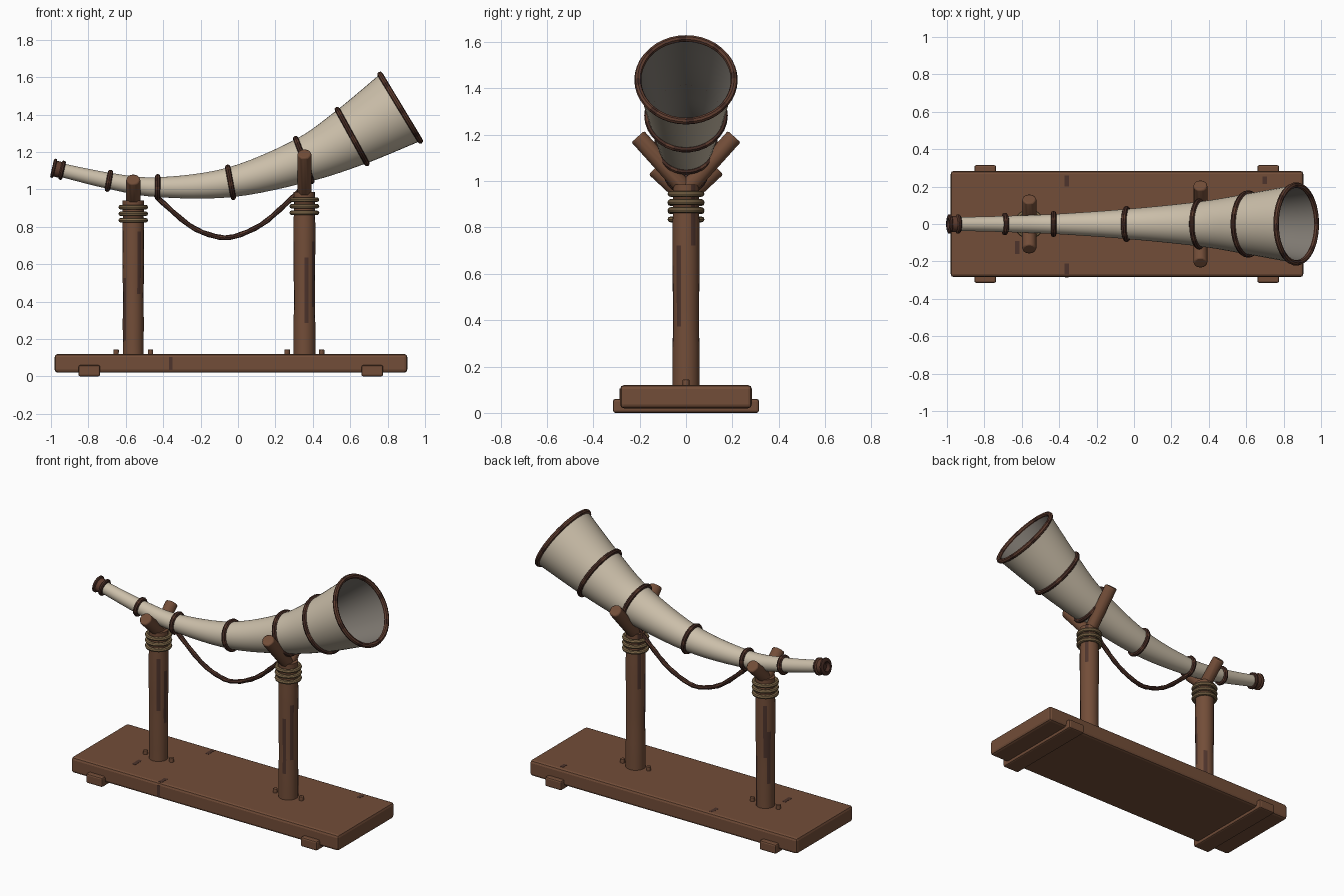
import bpy, bmesh, math, random
from mathutils import Vector, Matrix

random.seed(4)
if "Cube" in bpy.data.objects:
    bpy.data.objects.remove(bpy.data.objects["Cube"])


def make_mat(name, rgb):
    m = bpy.data.materials.new(name)
    m.use_nodes = True
    m.diffuse_color = (*rgb, 1)
    m.node_tree.nodes["Principled BSDF"].inputs["Base Color"].default_value = (*rgb, 1)
    return m


WOOD = make_mat("brown wood", (0.17, 0.075, 0.04))
STAIN = make_mat("dark wood stain", (0.075, 0.034, 0.025))
HORN = make_mat("ivory horn", (0.60, 0.52, 0.40))
INNER = make_mat("grey horn inside", (0.21, 0.19, 0.165))
LEATHER = make_mat("dark leather", (0.06, 0.025, 0.018))
RIM = make_mat("brown leather", (0.11, 0.045, 0.028))
CORD = make_mat("tan cord", (0.22, 0.145, 0.07))


def finish(bm, name, mats, smooth=True, bevel=0):
    bmesh.ops.recalc_face_normals(bm, faces=bm.faces)
    me = bpy.data.meshes.new(name)
    bm.to_mesh(me)
    bm.free()
    ob = bpy.data.objects.new(name, me)
    bpy.context.collection.objects.link(ob)
    for m in mats:
        me.materials.append(m)
    if bevel:
        b = ob.modifiers.new("bevel", "BEVEL")
        b.width, b.segments = bevel, 2
    if smooth:
        bpy.ops.object.select_all(action="DESELECT")
        ob.select_set(True)
        bpy.context.view_layer.objects.active = ob
        bpy.ops.object.shade_smooth_by_angle(angle=math.radians(40))
    return ob


def box(name, lo, hi, mat, bevel=0):
    lo, hi = Vector(lo), Vector(hi)
    bm = bmesh.new()
    bmesh.ops.create_cube(bm, size=1, matrix=Matrix.Translation((lo + hi) / 2)
                          @ Matrix.Diagonal((*(hi - lo), 1)))
    return finish(bm, name, [mat], False, bevel)


def rod(name, a, b, r, mat, sides=12, bevel=0):
    a, b = Vector(a), Vector(b)
    bm = bmesh.new()
    rot = (b - a).to_track_quat("Z", "Y").to_matrix().to_4x4()
    bmesh.ops.create_cone(bm, cap_ends=True, segments=sides, radius1=r, radius2=r,
                          depth=(b - a).length, matrix=Matrix.Translation((a + b) / 2) @ rot)
    return finish(bm, name, [mat], True, bevel)


def tube(name, rings, mats, sides=32, rule=None, closed=False, caps=False):
    """Skin circles given as (centre, axis, radius); axes lie in the xz plane."""
    bm = bmesh.new()
    loops = []
    for c, t, r in rings:
        t = Vector(t).normalized()
        u = Vector((0, 1, 0))
        v = t.cross(u)
        loops.append([bm.verts.new(Vector(c) + r * (math.cos(a) * u + math.sin(a) * v))
                      for a in (math.tau * i / sides for i in range(sides))])
    count = len(loops)
    for j in range(count if closed else count - 1):
        p, q = loops[j], loops[(j + 1) % count]
        for i in range(sides):
            k = (i + 1) % sides
            f = bm.faces.new((p[i], p[k], q[k], q[i]))
            f.material_index = rule(j, i) if rule else 0
    if caps:
        bm.faces.new(loops[0])
        bm.faces.new(loops[-1])
    return finish(bm, name, mats)


def band(name, c, t, r, minor, mats, rule=None, sides=32):
    """Torus whose axis is t."""
    t = Vector(t).normalized()
    prof = [math.tau * k / 8 for k in range(8)]
    rings = [(Vector(c) + t * minor * math.sin(a), t, r + minor * math.cos(a)) for a in prof]
    return tube(name, rings, mats, sides, rule, closed=True)


def spline(pts, s):
    """Catmull-Rom point at parameter s in segments."""
    i = min(int(s), len(pts) - 2)
    f = s - i
    p = [Vector(pts[max(0, min(len(pts) - 1, i + d))]) for d in (-1, 0, 1, 2)]
    return 0.5 * (2 * p[1] + (p[2] - p[0]) * f + (2 * p[0] - 5 * p[1] + 4 * p[2] - p[3]) * f ** 2
                  + (3 * (p[1] - p[2]) + p[3] - p[0]) * f ** 3)


# Plank base with two cross battens
box("base_board", (-0.98, -0.284, 0.02), (0.905, 0.284, 0.12), WOOD, 0.016)
for side, x in (("right", -0.795), ("left", 0.718)):
    box(f"{side}_batten", (x - 0.058, -0.315, 0), (x + 0.058, 0.315, 0.06), WOOD, 0.01)

# Worn stains on the board
for i, (x, y, w, d) in enumerate(((-0.36, 0.23, 0.012, 0.03), (-0.36, -0.24, 0.012, 0.03),
                                  (-0.625, -0.125, 0.012, 0.035), (0.70, 0.235, 0.012, 0.02))):
    box(f"board_stain_{i}", (x - w, y - d, 0.118), (x + w, y + d, 0.121), STAIN)
box("front_stain", (-0.37, -0.286, 0.035), (-0.35, -0.282, 0.105), STAIN)


# Posts with pegs, cord lashings and forked cradles
def build_post(side, x, top, cords, vertex, arm, peg):
    steps = 10
    rings = []
    for j in range(steps + 1):
        z = 0.11 + (top - 0.11) * j / steps
        rings.append(((x, 0, z), (0, 0, 1), 0.057 + random.uniform(-0.002, 0.002)))
    start = {i: random.randint(0, 7) for i in peg}
    tube(f"{side}_post", rings, [WOOD, STAIN], 16,
         lambda j, i: int(i in start and start[i] <= j < start[i] + 4), caps=True)
    for k, z in enumerate(cords):
        band(f"{side}_post_cord_{k}", (x, 0, z), (0, 0, 1), 0.067, 0.0125, [CORD], sides=20)
    for s, label in ((-1, "front"), (1, "back")):
        rod(f"{side}_{label}_fork_arm", (x, -s * 0.015, vertex - 0.015),
            (x, s * arm[0], arm[1]), 0.038, WOOD, 12, 0.008)
    for s in (-1, 1):
        rod(f"{side}_peg_{s + 1}", (x + s * 0.092, 0, 0.11), (x + s * 0.092, 0, 0.144),
            0.015, WOOD, 8, 0.003)


build_post("right", -0.56, 0.94, (0.905, 0.87, 0.835), 0.93, (0.135, 1.055), (1, 2, 5, 9, 11, 14))
build_post("left", 0.355, 0.985, (0.945, 0.91, 0.875), 0.96, (0.208, 1.192), (2, 4, 8, 10, 13))

# Curved horn: stations of x, z, radius along the centreline
STATIONS = [(-0.965, 1.108, 0.036), (-0.69, 1.046, 0.043), (-0.43, 1.012, 0.053),
            (-0.04, 1.038, 0.08), (0.352, 1.157, 0.12), (0.61, 1.283, 0.163),
            (0.867, 1.437, 0.209)]


def station(s):
    p = spline(STATIONS, s)
    d = spline(STATIONS, min(s + 0.05, 6)) - spline(STATIONS, max(s - 0.05, 0))
    return Vector((p.x, 0, p.y)), Vector((d.x, 0, d.y)).normalized(), p.z


outer = [station(6 * j / 36) for j in range(37)]
inner = [(c, t, r - 0.012) for c, t, r in reversed(outer)]
tube("horn_body", outer + inner, [HORN, INNER], 40, lambda j, i: int(j >= 36))

# Leather bands and bell rim
for k in range(1, 6):
    c, t, r = station(k)
    band(f"horn_band_{k}", c, t, r + 0.003, 0.0145, [LEATHER, RIM],
         lambda j, i: int(i % 5 == 0), 30)
c, t, r = station(6)
band("bell_rim", c, t, r - 0.001, 0.015, [RIM, LEATHER], lambda j, i: int(i % 5 == 0), 40)

# Turned mouthpiece
c, t, r = station(0)
mouth = [(0.036, 0.03), (0.036, 0.046), (0.03, 0.052), (0.02, 0.052), (0.014, 0.043),
         (-0.012, 0.043), (-0.016, 0.052), (-0.026, 0.052), (-0.03, 0.046), (-0.03, 0.03),
         (-0.01, 0.022)]
tube("mouthpiece", [(c + t * a, t, q) for a, q in mouth], [LEATHER, RIM], 20,
     lambda j, i: int(3 <= j <= 5), caps=True)

# Slack carrying strap
STRAP = [(-0.43, 0.955), (-0.26, 0.808), (-0.125, 0.75), (-0.02, 0.748), (0.125, 0.812),
         (0.25, 0.917), (0.355, 1.02)]
path = []
for j in range(25):
    s = 6 * j / 24
    p = spline(STRAP, s)
    d = spline(STRAP, min(s + 0.05, 6)) - spline(STRAP, max(s - 0.05, 0))
    path.append(((p.x, 0, p.y), (d.x, 0, d.y), 0.0125 + 0.002 * (j % 2)))
tube("carrying_strap", path, [LEATHER, RIM], 8, lambda j, i: int((j + i) % 4 == 0), caps=True)
